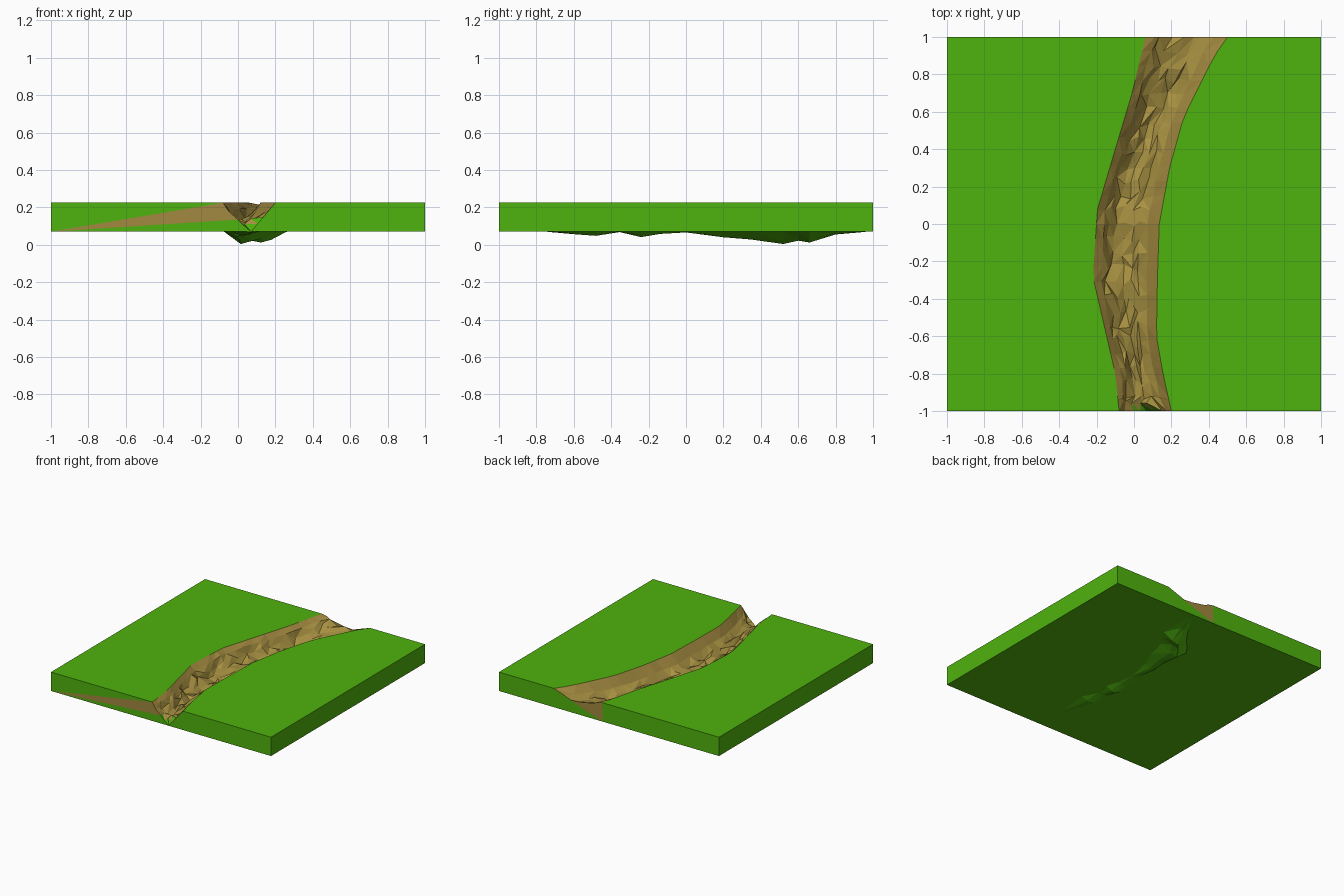
import bpy, bmesh, random
from mathutils import Vector

if "Cube" in bpy.data.objects:
    bpy.data.objects.remove(bpy.data.objects["Cube"])

random.seed(7)
TOP, BASE = 0.225, 0.07


def material(name, color):
    m = bpy.data.materials.new(name)
    m.diffuse_color = (*color, 1)
    m.use_nodes = True
    m.node_tree.nodes["Principled BSDF"].inputs["Base Color"].default_value = m.diffuse_color
    return m


GRASS = material("grass", (0.078, 0.45, 0.004))
EARTH = material("earth", (0.36, 0.25, 0.05))
ROCK = material("rock", (0.40, 0.29, 0.055))


def lerp(pts, y):
    """Piecewise linear lookup of (y, value) pairs."""
    for (a, va), (b, vb) in zip(pts, pts[1:]):
        if y <= b:
            return va + (vb - va) * (y - a) / (b - a)
    return pts[-1][1]


def finish(bm, name, mats):
    bmesh.ops.recalc_face_normals(bm, faces=bm.faces[:])
    me = bpy.data.meshes.new(name)
    bm.to_mesh(me)
    bm.free()
    for m in mats:
        me.materials.append(m)
    ob = bpy.data.objects.new(name, me)
    bpy.context.collection.objects.link(ob)
    return ob


# River bank outlines and floor height along y
left = [(-1, -.08), (-.8, -.10), (-.28, -.22), (.08, -.195), (.4, -.10), (.7, -.01), (1, .06)]
right = [(-1, .20), (-.8, .155), (-.6, .12), (-.3, .125), (0, .135), (.3, .19),
         (.57, .265), (.9, .43), (1, .50)]
floor = [(-1, .125), (-.5, .11), (-.24, .105), (0, .11), (.5, .09), (.7, .095), (.9, .14), (1, .165)]

# Channel cross-section: fraction of width, fraction of depth
section = [(0, 0), (.12, .25), (.2, .6), (.31, .9), (.45, 1), (.57, .97), (.68, .9), (.82, .55), (1, 0)]
front_end = [(-.08, TOP), (-.05, .18), (0, .135), (.035, .10), (.07, BASE), (.11, .11),
             (.15, .15), (.175, .19), (.20, TOP)]
COLS = len(section)

ys = sorted({-.94} | {round(-1 + 2 * i / 26, 3) for i in range(27)})
bm = bmesh.new()
rows = []
for y in ys:
    l, r, f = lerp(left, y), lerp(right, y), lerp(floor, y)
    row = []
    for i, (u, d) in enumerate(section):
        inner = 0 < i < COLS - 1
        x, z, yy = l + u * (r - l), TOP - d * (TOP - f), y
        if y == -1:
            x, z = front_end[i]
        elif inner:
            rough = 1 if 1 < i < COLS - 2 else .35
            x += random.uniform(-.014, .014) * rough
            z += random.uniform(-.016, .02) * rough
            if y < 1:
                yy += random.uniform(-.022, .022) * rough
        row.append(bm.verts.new((x, yy, max(z, BASE))))
    rows.append(row)


def face(verts, mat):
    f = bm.faces.new(verts)
    f.material_index = mat
    return f


# Triangulated rocky channel, with a grassy V at the front mouth
mid = COLS // 2
for j, (a, b) in enumerate(zip(rows, rows[1:])):
    for i in range(COLS - 1):
        mat = 1 if i in (0, COLS - 2) else 2
        q = [a[i], a[i + 1], b[i + 1], b[i]]
        mouth = 0 if j == 0 and mid - 2 <= i < mid + 2 else mat
        if (i < mid) if j == 0 else random.random() < .5:
            face([q[0], q[1], q[2]], mouth)
            face([q[0], q[2], q[3]], mat)
        else:
            face([q[0], q[1], q[3]], mouth)
            face([q[1], q[2], q[3]], mat)

# Slab corners
c = {(x, y, z): bm.verts.new((x, y, z)) for x in (-1, 1) for y in (-1, 1) for z in (BASE, TOP)}
foot = bm.verts.new((lerp(left, 1), 1, BASE))
F, B = rows[0], rows[-1]

# Grass tops on both banks
face([c[-1, -1, TOP], *[r[0] for r in rows], c[-1, 1, TOP]], 0)
face([c[1, -1, TOP], *[r[-1] for r in rows], c[1, 1, TOP]], 0)
# Left and right sides, underside
for x in (-1, 1):
    face([c[x, -1, BASE], c[x, 1, BASE], c[x, 1, TOP], c[x, -1, TOP]], 0)
face([c[-1, -1, BASE], F[mid], c[1, -1, BASE], c[1, 1, BASE], foot, c[-1, 1, BASE]], 0)
# Front side: grass with an earth sliver running to the left corner
face([c[-1, -1, TOP], c[-1, -1, BASE], F[0]], 0)
face([c[-1, -1, BASE], F[2], F[1], F[0]], 1)
face([c[-1, -1, BASE], *F[mid:1:-1]], 0)
face([*F[mid:], c[1, -1, TOP], c[1, -1, BASE]], 0)
# Back side: grass with an earth wedge under the channel
face([c[-1, 1, TOP], c[-1, 1, BASE], foot, B[0]], 0)
face([foot, *B], 1)
face([foot, B[-1], c[1, 1, TOP], c[1, 1, BASE]], 0)

big = [f for f in bm.faces if len(f.verts) > 4]
bmesh.ops.triangulate(bm, faces=big)
finish(bm, "river_terrain", [GRASS, EARTH, ROCK])


# Bulges under the slab: rows of (y, centre x, half width, lowest z)
def bulge(name, stations):
    bm = bmesh.new()
    rings = []
    for y, x, w, z in stations:
        rings.append([bm.verts.new((x + k * w, y, BASE - s * (BASE - z)))
                      for k, s in ((-1, 0), (-.25, 1), (.25, .75), (1, 0))])
    for a, b in zip(rings, rings[1:]):
        for i in range(3):
            bm.faces.new([a[i], a[i + 1], b[i + 1], b[i]])
    bmesh.ops.triangulate(bm, faces=bm.faces[:])
    ob = finish(bm, name, [GRASS])
    if sum((p.normal.z for p in ob.data.polygons)) > 0:
        ob.data.flip_normals()


bulge("underside_bulge_back", [(0, 0, .02, .066), (.2, .0, .06, .04), (.35, .03, .09, .028),
                               (.52, .045, .12, .004), (.6, .10, .12, .022), (.66, .15, .11, .012),
                               (.8, .2, .06, .055), (.96, .25, .02, .069)])
bulge("underside_bulge_middle", [(-.36, 0, .02, .069), (-.24, 0, .07, .041), (-.14, 0, .04, .058),
                                 (0, 0, .02, .066)])
bulge("underside_bulge_front", [(-.74, .06, .02, .069), (-.58, .05, .05, .055), (-.48, .04, .07, .048),
                                (-.36, .02, .03, .067)])
